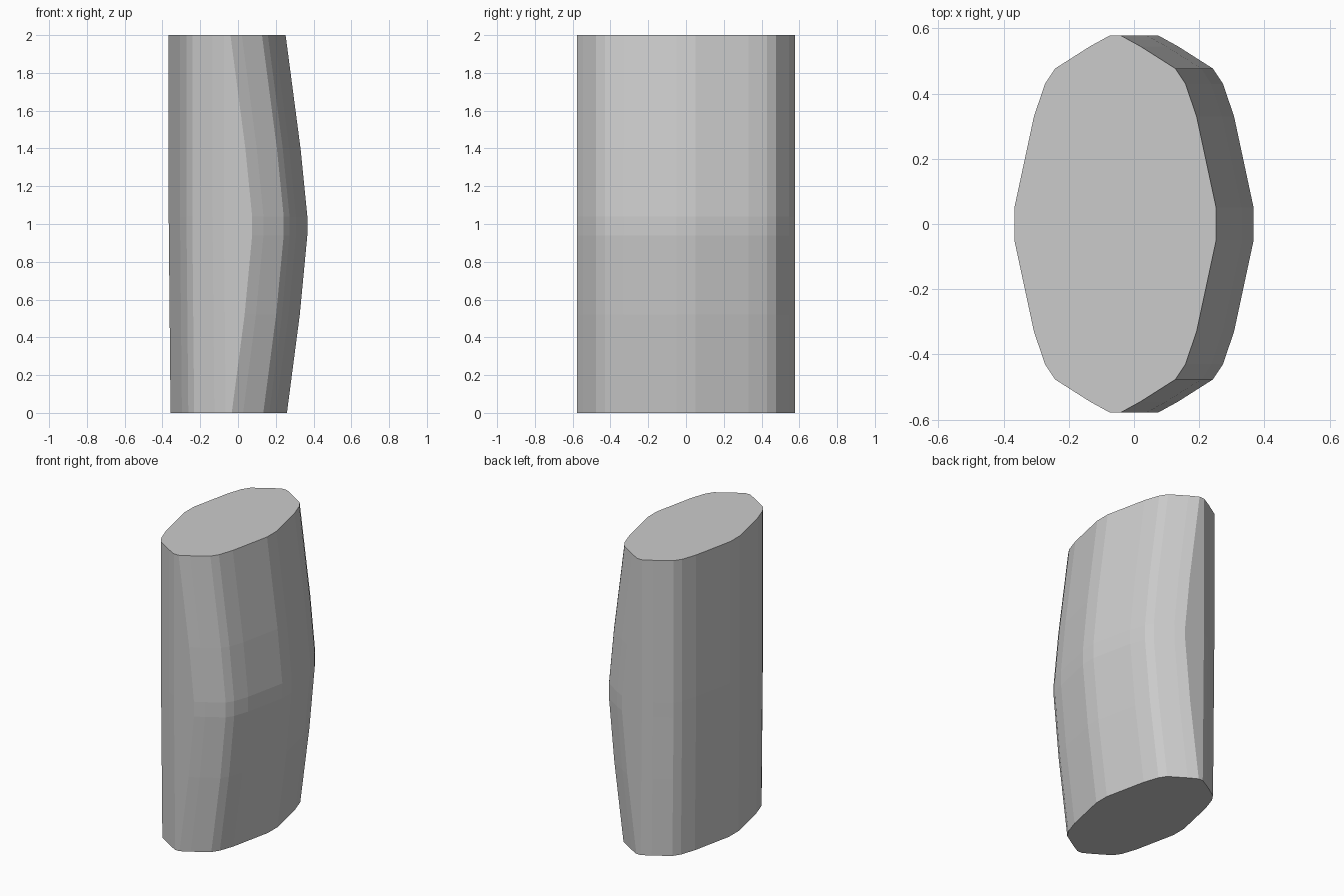
import bpy, bmesh

if "Cube" in bpy.data.objects:
    bpy.data.objects.remove(bpy.data.objects["Cube"])

# Quarter outline of the cross-section at its widest level (x, y)
quarter = [(0.367, 0.05), (0.307, 0.33), (0.273, 0.43),
           (0.242, 0.477), (0.135, 0.545), (0.075, 0.578)]

# Levels: height, inward shift of the bulging side, inward shift of the straight side
levels = [(0.0, 0.108, 0.01), (0.52, 0.040, 0.005), (0.94, 0.0, 0.001),
          (1.04, 0.0, 0.0), (1.4, 0.036, 0.0), (2.0, 0.115, 0.0)]


def ring(bulge, back):
    right = [(x - bulge, y) for x, y in quarter]
    left = [(-x + back, y) for x, y in reversed(quarter)]
    upper = right + left
    return upper + [(x, -y) for x, y in reversed(upper)]


# Bowed body lofted through the levels
bm = bmesh.new()
rings = [[bm.verts.new((x, y, z)) for x, y in ring(bulge, back)]
         for z, bulge, back in levels]
n = len(rings[0])
for low, high in zip(rings, rings[1:]):
    for i in range(n):
        j = (i + 1) % n
        bm.faces.new((low[i], low[j], high[j], high[i]))

# Flat end caps
bm.faces.new(list(reversed(rings[0])))
bm.faces.new(rings[-1])
bmesh.ops.recalc_face_normals(bm, faces=bm.faces)

mesh = bpy.data.meshes.new("bowed_body")
bm.to_mesh(mesh)
bm.free()
body = bpy.data.objects.new("bowed_body", mesh)
bpy.context.collection.objects.link(body)
